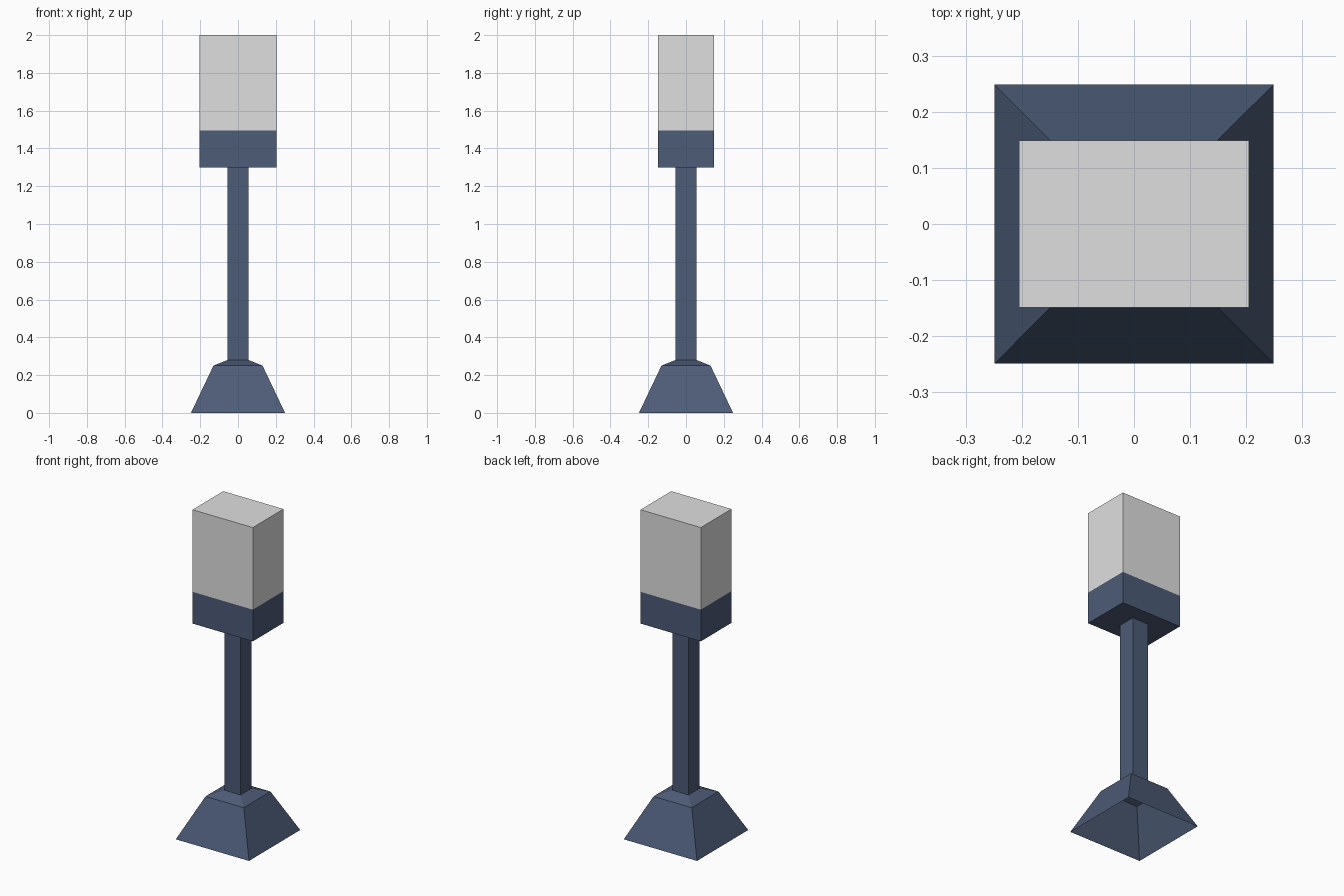
import bpy
import bmesh

if "Cube" in bpy.data.objects:
    bpy.data.objects.remove(bpy.data.objects["Cube"])


def material(name, rgb):
    mat = bpy.data.materials.new(name)
    mat.diffuse_color = (*rgb, 1.0)
    mat.use_nodes = True
    mat.node_tree.nodes["Principled BSDF"].inputs["Base Color"].default_value = mat.diffuse_color
    return mat


NAVY = material("navy blue", (0.074, 0.106, 0.185))
GREY = material("light grey", (0.74, 0.74, 0.74))


def stacked_rings(name, rings, mats, cap_bottom=True, cap_top=True):
    """Rectangular rings (half width, half depth, height) joined by flat walls."""
    bm = bmesh.new()
    loops = []
    for hx, hy, z in rings:
        corners = ((-hx, -hy), (hx, -hy), (hx, hy), (-hx, hy))
        loops.append([bm.verts.new((x, y, z)) for x, y in corners])
    for low, high in zip(loops, loops[1:]):
        for i in range(4):
            j = (i + 1) % 4
            bm.faces.new((low[i], low[j], high[j], high[i]))
    if cap_bottom:
        bm.faces.new(loops[0][::-1])
    if cap_top:
        bm.faces.new(loops[-1])
    mesh = bpy.data.meshes.new(name)
    bm.to_mesh(mesh)
    bm.free()
    for mat in mats:
        mesh.materials.append(mat)
    obj = bpy.data.objects.new(name, mesh)
    bpy.context.collection.objects.link(obj)
    return obj


# Flared foot: a hollow shell, open underneath, with a shallow shoulder
stacked_rings("flared_base",
              [(0.249, 0.249, 0.0), (0.13, 0.13, 0.25), (0.055, 0.055, 0.28)],
              [NAVY], cap_bottom=False, cap_top=False)

# Square post between foot and head
stacked_rings("post", [(0.055, 0.055, 0.28), (0.055, 0.055, 1.3)],
              [NAVY], cap_top=False)

# Box head: navy lower band, grey above
BAND = 1.495
head = stacked_rings("head_box",
                     [(0.205, 0.149, 1.3), (0.205, 0.149, BAND), (0.205, 0.149, 2.0)],
                     [NAVY, GREY])
for face in head.data.polygons:
    face.material_index = 1 if face.center.z > BAND else 0
